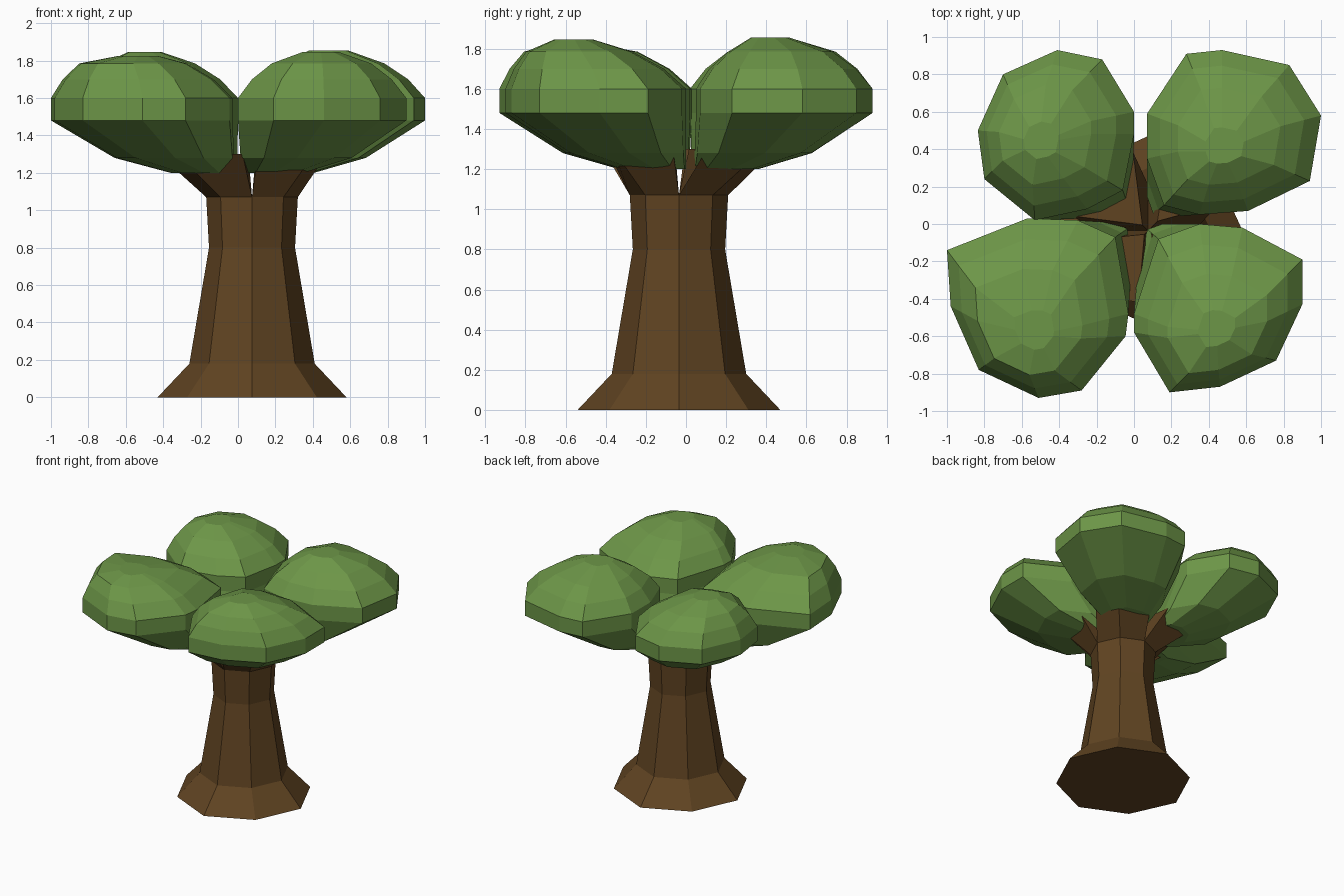
import bpy
from mathutils import Vector
from math import cos, sin, pi

if "Cube" in bpy.data.objects:
    bpy.data.objects.remove(bpy.data.objects["Cube"])


def material(name, rgb):
    m = bpy.data.materials.new(name)
    m.diffuse_color = (*rgb, 1)
    m.use_nodes = True
    m.node_tree.nodes["Principled BSDF"].inputs["Base Color"].default_value = m.diffuse_color
    return m


BARK = material("bark brown", (0.117, 0.057, 0.0155))
LEAF = material("leaf green", (0.152, 0.305, 0.064))


def loft(name, rings, mat):
    """Flat-shaded solid through stacked rings of equal point count, capped."""
    n = len(rings[0])
    verts = [p for ring in rings for p in ring]
    faces = [(k * n + i, k * n + (i + 1) % n, (k + 1) * n + (i + 1) % n, (k + 1) * n + i)
             for k in range(len(rings) - 1) for i in range(n)]
    faces += [tuple(reversed(range(n))), tuple(range(len(verts) - n, len(verts)))]
    mesh = bpy.data.meshes.new(name)
    mesh.from_pydata(verts, [], faces)
    mesh.materials.append(mat)
    obj = bpy.data.objects.new(name, mesh)
    bpy.context.collection.objects.link(obj)
    return obj


# Eight-sided trunk with a flared foot, corners on the diagonals pulled in a little
CX, CY = 0.075, -0.035


def trunk_ring(r, z):
    radii = [r * (0.97 if i % 2 else 1) for i in range(8)]
    return [(CX + radii[i] * cos(i * pi / 4), CY + radii[i] * sin(i * pi / 4), z) for i in range(8)]


loft("trunk", [trunk_ring(r, z) for r, z in [(0.505, 0), (0.335, 0.18), (0.23, 0.8), (0.245, 1.07)]], BARK)

# Four branches, each growing out of one quarter of the trunk top
low = [(0, 0), (0.245, 0), (0.168, 0.168), (0, 0.245)]
tips = {
    "branch_back_right": [(0.05, 0.05), (0.38, 0.14), (0.40, 0.42), (0.12, 0.48)],
    "branch_back_left": [(0.03, 0.03), (0.42, 0.08), (0.42, 0.42), (0.08, 0.42)],
    "branch_front_left": [(0.02, 0.02), (0.50, 0.07), (0.40, 0.36), (0.05, 0.38)],
    "branch_front_right": [(0.02, 0.02), (0.36, 0.03), (0.33, 0.33), (0.03, 0.40)],
}
for q, (name, high) in enumerate(tips.items()):
    c, s = round(cos(q * pi / 2)), round(sin(q * pi / 2))
    loft(name, [[(CX + c * x - s * y, CY + s * x + c * y, z) for x, y in pts]
                for pts, z in [(low, 1.07), (high, 1.3)]], BARK)

# Foliage clumps: (outline, shoulder centre, peak, inner corner, top height)
clumps = {
    "foliage_back_right": ([(0.28, 0.91), (0.07, 0.59), (0.07, 0.35), (0.16, 0.10), (0.35, 0.05),
                            (0.61, 0.07), (0.94, 0.23), (1.0, 0.58), (0.83, 0.85), (0.47, 0.93)],
                           (0.47, 0.44), (0.47, 0.40), (0.07, 0.03), 1.855),
    "foliage_back_left": ([(-0.53, 0.02), (-0.25, 0.08), (-0.06, 0.18), (0.0, 0.48), (0.0, 0.60),
                           (-0.17, 0.88), (-0.41, 0.93), (-0.70, 0.80), (-0.835, 0.50), (-0.80, 0.24)],
                          (-0.56, 0.48), (-0.52, 0.44), (-0.01, 0.04), 1.845),
    "foliage_front_left": ([(-1.0, -0.14), (-0.98, -0.44), (-0.83, -0.78), (-0.51, -0.93), (-0.28, -0.89),
                            (-0.045, -0.60), (-0.03, -0.48), (-0.10, -0.07), (-0.30, 0.02), (-0.57, 0.03)],
                           (-0.63, -0.63), (-0.54, -0.60), (0.0, 0.0), 1.825),
    "foliage_front_right": ([(0.90, -0.19), (0.58, -0.02), (0.35, 0.0), (0.13, -0.08), (0.0, -0.48),
                             (0.0, -0.58), (0.19, -0.90), (0.46, -0.87), (0.76, -0.73), (0.90, -0.43)],
                            (0.44, -0.65), (0.44, -0.59), (0.04, 0.0), 1.845),
}
for name, (outline, shoulder, peak, inner, top) in clumps.items():
    area = sum(a[0] * b[1] - b[0] * a[1] for a, b in zip(outline, outline[1:] + outline[:1]))
    outline = outline if area > 0 else outline[::-1]

    def ring(pivot, scale, z):
        p = Vector(pivot)
        return [(*(p + (Vector(v) - p) * scale), z) for v in outline]

    # Underside narrows toward the trunk, dome narrows toward the peak
    loft(name, [ring(inner, 0.36, 1.2), ring(inner, 0.66, 1.28), ring(inner, 1, 1.48),
                ring(peak, 1, 1.6), ring(shoulder, 0.83, 1.70), ring(shoulder, 0.59, 1.785),
                ring(peak, 0.22, top)], LEAF)
